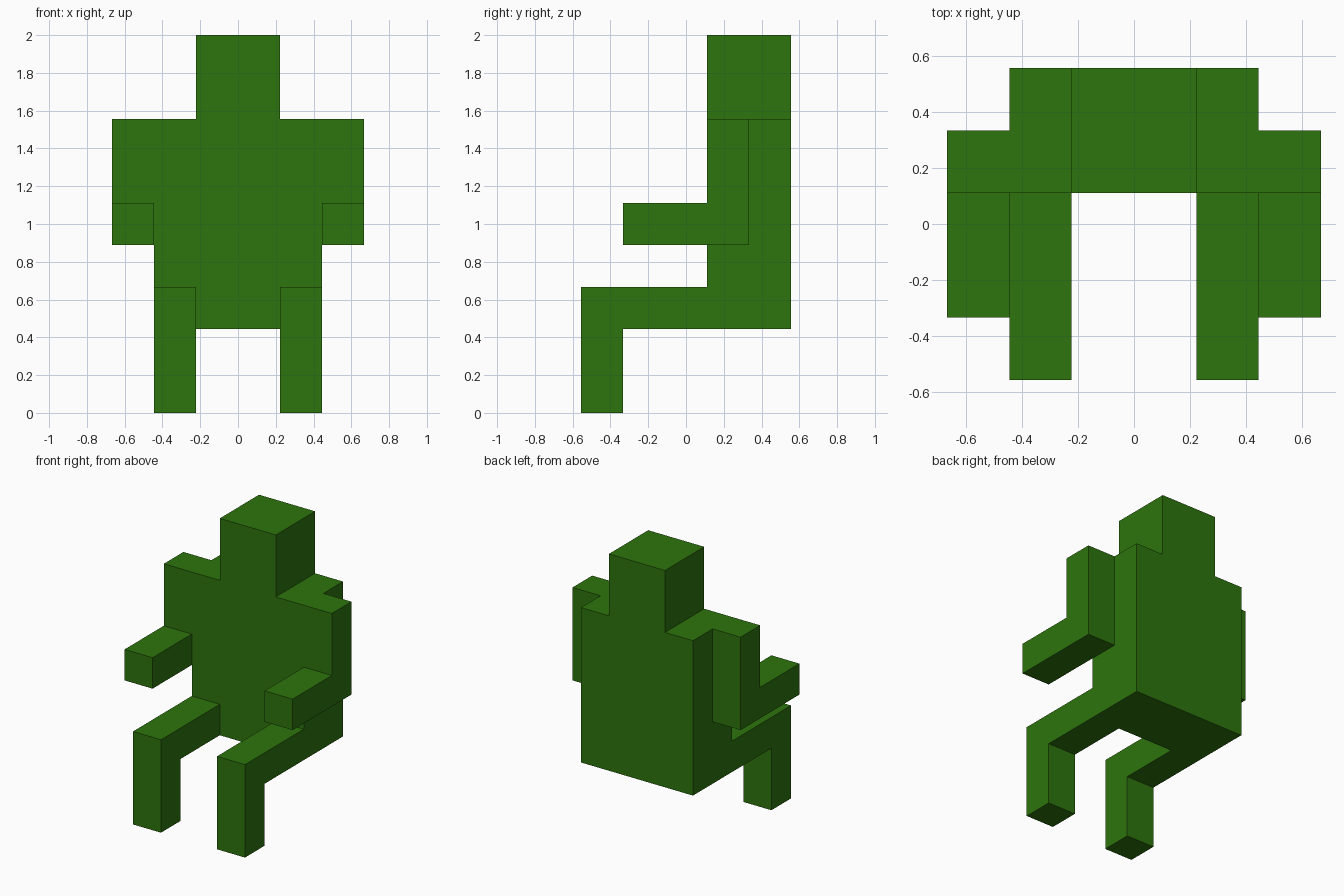
import bpy
import bmesh

cube = bpy.data.objects.get("Cube")
if cube:
    bpy.data.objects.remove(cube, do_unlink=True)

U = 2 / 9  # block size: the figure is nine blocks tall

# Single flat green
green = bpy.data.materials.new("leaf_green")
colour = (0.027, 0.178, 0.004, 1)
green.diffuse_color = colour
green.use_nodes = True
bsdf = green.node_tree.nodes["Principled BSDF"]
bsdf.inputs["Base Color"].default_value = colour
bsdf.inputs["Roughness"].default_value = 0.8


def extrude_profile(name, profile, x0, x1):
    """Extrude a (y, z) outline, given in blocks, from x0 to x1."""
    bm = bmesh.new()
    face = bm.faces.new([bm.verts.new((x0 * U, y * U, z * U)) for y, z in profile])
    result = bmesh.ops.extrude_face_region(bm, geom=[face])
    verts = [g for g in result["geom"] if isinstance(g, bmesh.types.BMVert)]
    bmesh.ops.translate(bm, verts=verts, vec=((x1 - x0) * U, 0, 0))
    bmesh.ops.recalc_face_normals(bm, faces=bm.faces)
    mesh = bpy.data.meshes.new(name)
    bm.to_mesh(mesh)
    bm.free()
    mesh.materials.append(green)
    obj = bpy.data.objects.new(name, mesh)
    bpy.context.collection.objects.link(obj)
    return obj


def box_profile(y0, y1, z0, z1):
    return [(y0, z0), (y1, z0), (y1, z1), (y0, z1)]


# Head and torso
extrude_profile("head", box_profile(0.5, 2.5, 7, 9), -1, 1)
extrude_profile("torso", box_profile(0.5, 2.5, 2, 7), -2, 2)

# Bent limbs: upper arm with raised forearm, seated thigh with shin
arm = [(-1.5, 4), (1.5, 4), (1.5, 7), (0.5, 7), (0.5, 5), (-1.5, 5)]
leg = [(-2.5, 0), (-1.5, 0), (-1.5, 2), (0.5, 2), (0.5, 3), (-2.5, 3)]
for side, s in (("left", 1), ("right", -1)):
    extrude_profile(side + "_arm", arm, 2 * s, 3 * s)
    extrude_profile(side + "_leg", leg, 1 * s, 2 * s)
